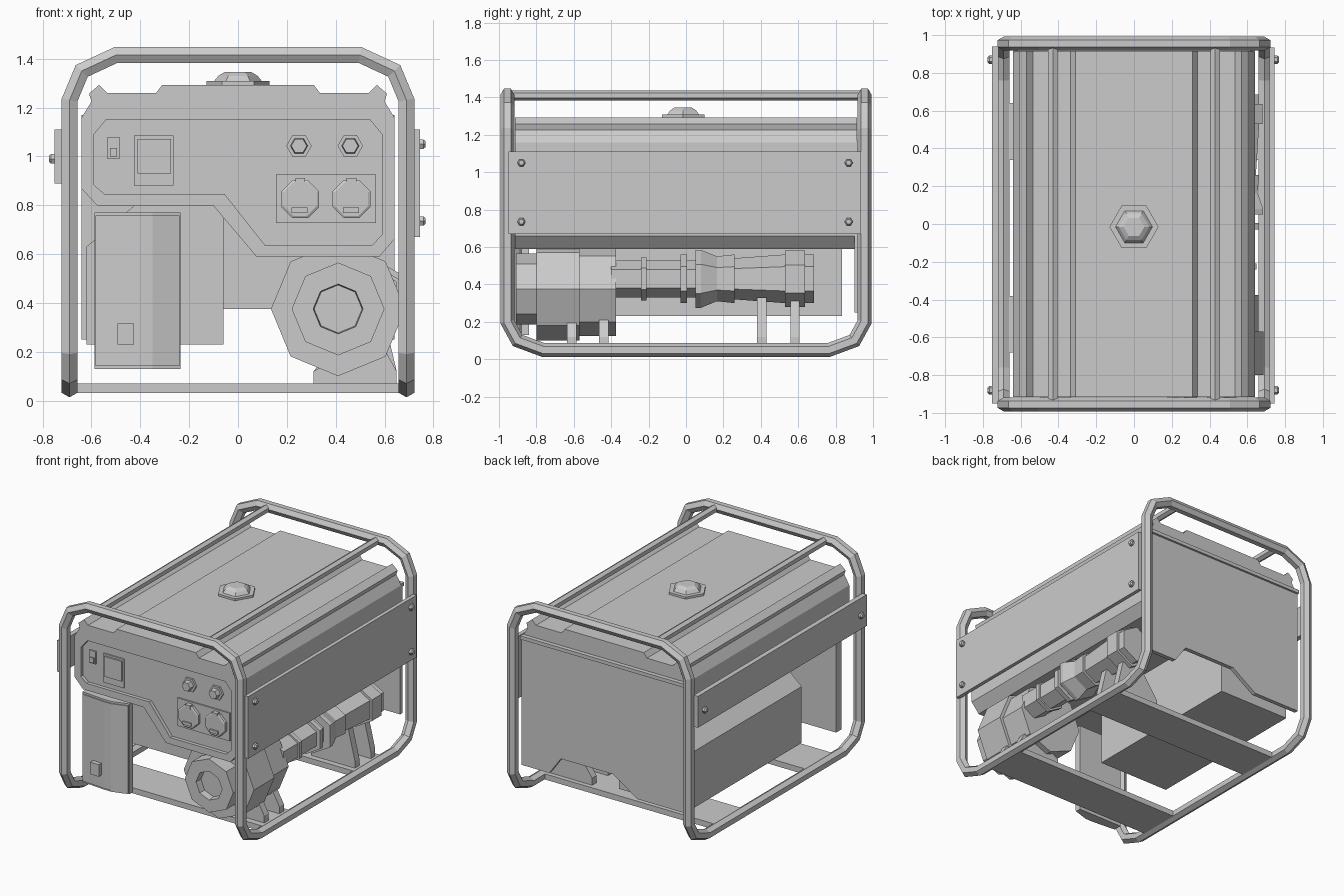
import bpy, bmesh
from math import sin, cos, pi
from mathutils import Vector

cube = bpy.data.objects.get("Cube")
if cube:
    bpy.data.objects.remove(cube, do_unlink=True)

grey = bpy.data.materials.new("plain_grey")
grey.use_nodes = True
grey.diffuse_color = (0.6, 0.6, 0.6, 1)
grey.node_tree.nodes["Principled BSDF"].inputs["Base Color"].default_value = (0.6, 0.6, 0.6, 1)


def finish(bm, name):
    bmesh.ops.recalc_face_normals(bm, faces=bm.faces)
    mesh = bpy.data.meshes.new(name)
    bm.to_mesh(mesh)
    bm.free()
    mesh.materials.append(grey)
    obj = bpy.data.objects.new(name, mesh)
    bpy.context.scene.collection.objects.link(obj)
    return obj


def bridge(bm, rings, closed=False):
    n = len(rings[0])
    for i in range(len(rings) - (not closed)):
        a, b = rings[i], rings[(i + 1) % len(rings)]
        for j in range(n):
            k = (j + 1) % n
            bm.faces.new((a[j], a[k], b[k], b[j]))


def prism(name, points, lo, hi, axis="y"):
    """Extrude an (x, z) outline along y, or an (x, y) outline along z."""
    bm = bmesh.new()
    rings = [[bm.verts.new((u, d, v) if axis == "y" else (u, v, d)) for u, v in points]
             for d in (lo, hi)]
    bridge(bm, rings)
    for r in rings:
        bm.faces.new(r)
    return finish(bm, name)


def box(name, x0, x1, y0, y1, z0, z1):
    return prism(name, [(x0, z0), (x1, z0), (x1, z1), (x0, z1)], y0, y1)


def lathe(name, profile, centre, axis, sides, turn=0.0):
    """Revolve (distance, radius) pairs about an axis through centre."""
    bm = bmesh.new()
    rings = []
    for d, r in profile:
        ring = []
        for i in range(sides):
            a = turn + 2 * pi * i / sides
            u, v = r * cos(a), r * sin(a)
            p = {"x": (d, u, v), "y": (u, d, v), "z": (u, v, d)}[axis]
            ring.append(bm.verts.new(Vector(centre) + Vector(p)))
        rings.append(ring)
    bridge(bm, rings)
    bm.faces.new(rings[0])
    bm.faces.new(rings[-1])
    return finish(bm, name)


def tube_loop(name, path, normal, radius, sides=6):
    """Sweep a polygon round a closed path with mitred corners."""
    bm = bmesh.new()
    pts = [Vector(p) for p in path]
    n = len(pts)
    out, rings = Vector(normal), []
    for i in range(n):
        t0 = (pts[i] - pts[i - 1]).normalized()
        t1 = (pts[(i + 1) % n] - pts[i]).normalized()
        mitre, side = t0 + t1, t0.cross(out)
        ring = []
        for j in range(sides):
            a = 2 * pi * j / sides
            off = radius * (out * cos(a) + side * sin(a))
            ring.append(bm.verts.new(pts[i] + off - t0 * (off.dot(mitre) / t0.dot(mitre))))
        rings.append(ring)
        out = t0.rotation_difference(t1) @ out
    bridge(bm, rings, closed=True)
    return finish(bm, name)


# Tubular frame: two hoops joined by the side rails
hoop = [(0.69, 0.2), (0.69, 1.23), (0.64, 1.35), (0.5, 1.415)]
hoop += [(-x, z) for x, z in reversed(hoop)]
foot = [(-0.9, 0.1), (-0.765, 0.05)]
path = [(x, -0.955, z) for x, z in hoop]
path += [(-0.69, y, z) for y, z in foot] + [(-0.69, -y, z) for y, z in reversed(foot)]
path += [(x, 0.955, z) for x, z in reversed(hoop)]
path += [(0.69, -y, z) for y, z in foot] + [(0.69, y, z) for y, z in reversed(foot)]
tube_loop("tube_frame", path, (0, -1, 0), 0.042)
for name, s in (("left", 1), ("right", -1)):
    lathe(name + "_top_rail", [(-0.94, 0.028), (0.94, 0.028)], (s * 0.43, 0, 1.41), "y", 6, pi / 6)

# Floor beams
for name, y in (("front", -0.53), ("rear", 0.49)):
    box(name + "_floor_beam", -0.67, 0.67, y - 0.15, y + 0.15, 0.03, 0.07)

# Ribbed hood with a stepped lower edge
half = [(0.31, 1.293), (0.335, 1.26), (0.535, 1.26), (0.568, 1.293), (0.61, 1.257),
        (0.6, 1.225), (0.64, 1.16)]
outline = [(-x, z) for x, z in reversed(half)] + half
outline += [(0.64, 0.66), (0.58, 0.59), (0.075, 0.59), (-0.1, 0.797), (-0.575, 0.797), (-0.64, 0.867)]
hood = prism("hood", outline, -0.915, 0.915)

# Recessed control panel
recess = [(-0.54, 1.15), (0.54, 1.15), (0.59, 1.09), (0.59, 0.68), (0.55, 0.637),
          (0.11, 0.637), (-0.055, 0.846), (-0.547, 0.846), (-0.59, 0.883), (-0.59, 1.09)]
cutter = prism("panel_cutter", recess, -1.0, -0.89)
cutter.hide_render = True
cutter.hide_viewport = True
cut = hood.modifiers.new("panel_recess", "BOOLEAN")
cut.operation, cut.object, cut.solver = "DIFFERENCE", cutter, "EXACT"

# Controls on the panel
box("switch_plate", -0.535, -0.485, -0.9, -0.885, 0.99, 1.08)
box("switch_rocker", -0.525, -0.495, -0.912, -0.885, 1.0, 1.035)
box("meter_base", -0.425, -0.265, -0.9, -0.885, 0.88, 1.085)
box("meter_window", -0.412, -0.275, -0.912, -0.885, 0.93, 1.072)
box("socket_plate", 0.155, 0.565, -0.9, -0.885, 0.727, 0.925)
for i, x in enumerate((0.25, 0.46)):
    lathe(f"breaker_{i + 1}", [(-0.94, 0.02), (-0.94, 0.032), (-0.905, 0.036), (-0.905, 0.052), (-0.885, 0.052)],
          (x, 0, 1.043), "y", 6)
    lathe(f"socket_{i + 1}", [(-0.925, 0.074), (-0.92, 0.084), (-0.885, 0.084)],
          (x + 0.005, 0, 0.825), "y", 8, pi / 8)
    box(f"socket_tab_{i + 1}", x - 0.03, x + 0.035, -0.935, -0.9, 0.768, 0.79)
    box(f"socket_hinge_{i + 1}", x - 0.015, x + 0.025, -0.93, -0.9, 0.885, 0.912)

# Fuel cap
lathe("fuel_cap", [(1.265, 0.105), (1.275, 0.13), (1.308, 0.13), (1.308, 0.098),
                   (1.33, 0.08), (1.345, 0.055)], (0, -0.015, 0), "z", 6)

# Bolted side plates
box("left_side_plate", 0.718, 0.745, -0.95, 0.935, 0.67, 1.11)
box("right_side_plate", -0.752, -0.718, -0.95, 0.94, 0.888, 1.11)
bolt = [(0, 0.022), (0.015, 0.022), (0.024, 0.014)]
for y in (-0.88, 0.87):
    for z in (1.05, 0.735):
        lathe("left_plate_bolt", bolt, (0.744, y, z), "x", 6)
    lathe("right_plate_bolt", [(-d, r) for d, r in bolt], (-0.751, y, 0.99), "x", 6)

# Back panel with a raised notch in its lower edge
prism("back_panel", [(-0.64, 1.15), (0.64, 1.15), (0.64, 0.25), (0.42, 0.25), (0.33, 0.375),
                     (-0.08, 0.375), (-0.27, 0.25), (-0.64, 0.25)], 0.9, 0.93)
box("back_panel_lip", -0.64, 0.64, 0.91, 0.945, 1.145, 1.17)

# Generator block with a sloping shoulder
prism("generator_block", [(-0.62, 0.23), (-0.06, 0.23), (-0.06, 0.82), (-0.4, 0.82), (-0.62, 0.63)], -0.41, 0.834)

# Front cover below the panel
plan = [(-0.588, -0.9), (-0.41, -0.915), (-0.35, -0.915), (-0.236, -0.88), (-0.236, -0.84), (-0.588, -0.84)]
prism("front_cover", plan, 0.13, 0.77, "z")
prism("front_cover_face", [(x * 0.98 - 0.008, y - 0.008) for x, y in plan], 0.142, 0.757, "z")
box("cover_latch", -0.494, -0.426, -0.95, -0.9, 0.23, 0.315)

# Engine drum and exhaust pipe
lathe("engine_drum", [(-0.86, 0.08), (-0.86, 0.098), (-0.91, 0.102), (-0.91, 0.19), (-0.8, 0.19), (-0.8, 0.275),
                      (-0.57, 0.275), (-0.57, 0.25), (-0.375, 0.25)], (0.41, 0, 0.375), "y", 8)
lathe("exhaust_pipe", [(-0.4, 0.1), (-0.24, 0.1), (-0.24, 0.115), (-0.21, 0.115), (-0.21, 0.1),
                       (-0.03, 0.1), (-0.03, 0.13), (0.005, 0.13), (0.005, 0.1), (0.05, 0.1),
                       (0.05, 0.155), (0.08, 0.155), (0.165, 0.12), (0.26, 0.13), (0.26, 0.11),
                       (0.53, 0.13), (0.53, 0.15), (0.635, 0.15), (0.635, 0.13), (0.685, 0.13)],
      (0.55, 0, 0.43), "y", 6, pi / 6)

# Mounting feet on the floor beams
for i, (y, top) in enumerate(((-0.61, 0.21), (-0.44, 0.21), (0.405, 0.33), (0.583, 0.33))):
    prism(f"mounting_foot_{i + 1}", [(0.31, 0.07), (0.65, 0.07), (0.65, 0.12), (0.6, top),
                                     (0.46, top), (0.31, 0.12)], y - 0.025, y + 0.025)
